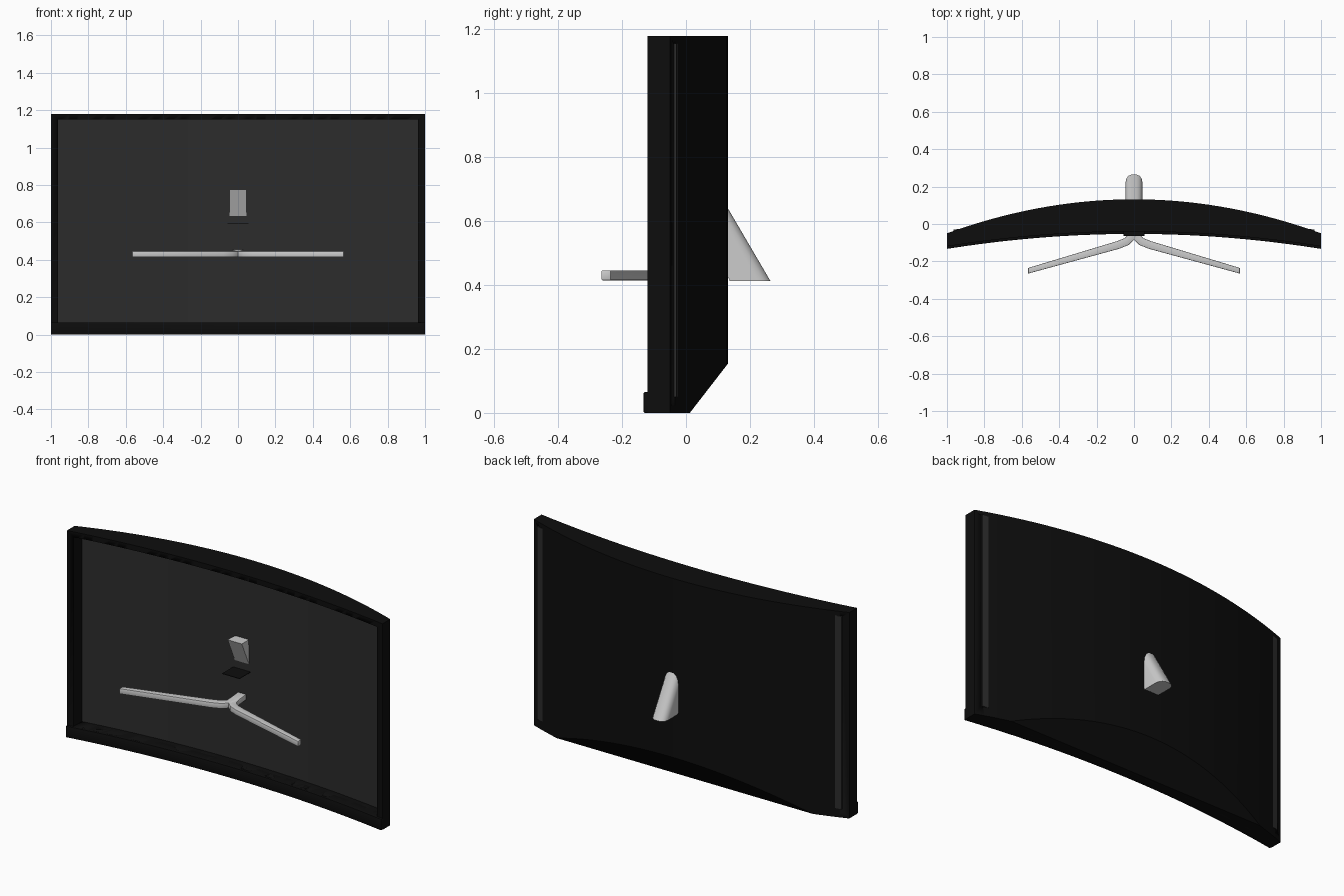
import bpy, bmesh
from mathutils import Vector

if "Cube" in bpy.data.objects:
    bpy.data.objects.remove(bpy.data.objects["Cube"])

H = 1.18
# Depth curves of the curved panel across x
front = lambda x: -0.04 - 0.08 * x * x
bezel = lambda x: front(x) - 0.013
screen_y = lambda x: 0.035 - 0.08 * x * x
back = lambda x: 0.132 - 0.182 * x * x


def material(name, value):
    m = bpy.data.materials.new(name)
    m.diffuse_color = (value, value, value, 1)
    m.use_nodes = True
    m.node_tree.nodes["Principled BSDF"].inputs["Base Color"].default_value = m.diffuse_color
    return m


BLACK = material("black_plastic", 0.004)
DARK = material("dark_screen", 0.025)


def finish(bm, name, mat=None, bevel=0):
    bmesh.ops.recalc_face_normals(bm, faces=bm.faces)
    mesh = bpy.data.meshes.new(name)
    bm.to_mesh(mesh)
    bm.free()
    ob = bpy.data.objects.new(name, mesh)
    bpy.context.collection.objects.link(ob)
    if mat:
        mesh.materials.append(mat)
    bpy.ops.object.select_all(action='DESELECT')
    ob.select_set(True)
    bpy.context.view_layer.objects.active = ob
    if bevel:
        b = ob.modifiers.new("bevel", 'BEVEL')
        b.width, b.segments, b.limit_method = bevel, 2, 'ANGLE'
        bpy.ops.object.modifier_apply(modifier="bevel")
    bpy.ops.object.shade_smooth_by_angle()
    return ob


def loft(rings):
    """Closed solid through rings of equal length."""
    bm = bmesh.new()
    vs = [[bm.verts.new(p) for p in r] for r in rings]
    n = len(vs[0])
    for a, b in zip(vs, vs[1:]):
        for i in range(n):
            j = (i + 1) % n
            bm.faces.new((a[i], a[j], b[j], b[i]))
    bm.faces.new(vs[0])
    bm.faces.new(vs[-1][::-1])
    return bm


def curved_slab(half, z0, z1, f, b, n=40):
    """Slab bounded in depth by curves f (front) and b (back)."""
    rings = []
    for i in range(n + 1):
        x = half * (2 * i / n - 1)
        rings.append([(x, f(x), z0), (x, b(x), z0), (x, b(x), z1), (x, f(x), z1)])
    return loft(rings)


# Panel housing with its lower back edge sliced off at an angle
bm = curved_slab(1, 0, H, front, back)
bmesh.ops.bisect_plane(bm, geom=bm.verts[:] + bm.edges[:] + bm.faces[:], dist=1e-5,
                       plane_co=(0, 0.012, 0), plane_no=(0, 0.155, -0.12), clear_outer=True)
bmesh.ops.holes_fill(bm, edges=[e for e in bm.edges if e.is_boundary], sides=0)
housing = finish(bm, "panel_housing", BLACK)

# Cavity in front of the screen
cutter = finish(curved_slab(0.962, 0.065, 1.15, lambda x: -0.4, lambda x: screen_y(x) + 0.003),
                "cavity_cutter")
cutter.hide_render = True
cut = housing.modifiers.new("cavity", 'BOOLEAN')
cut.operation, cut.solver, cut.object = 'DIFFERENCE', 'EXACT', cutter
bpy.context.view_layer.objects.active = housing
bpy.ops.object.modifier_apply(modifier="cavity")
bpy.data.objects.remove(cutter)

# Screen sheet, its ends just showing on the back
finish(curved_slab(0.965, 0.05, 1.155, screen_y, lambda x: screen_y(x) + 0.009), "screen", DARK)

# Thicker lower bezel
finish(curved_slab(1, 0, 0.065, bezel, lambda x: front(x) + 0.05), "lower_bezel", BLACK, 0.004)

# Slanted neck, rounded at the back, running through the panel
def neck_ring(z, y0, y1, w=0.045):
    r = 0.04
    side = [(w, y0), (w, y1 - r), (w * 0.9, y1 - r * 0.5), (w * 0.65, y1 - r * 0.15), (w * 0.3, y1)]
    return [(x, y, z) for x, y in side] + [(-x, y, z) for x, y in reversed(side)]


finish(loft([neck_ring(0.413, 0.137, 0.264), neck_ring(0.775, -0.03, 0.052)]), "neck")

# Thin plate under the neck on the screen side
finish(curved_slab(0.055, 0.590, 0.593, lambda x: -0.065, lambda x: 0.04, 2), "neck_plate", BLACK)


# Forked stand foot: two mirrored legs meeting at a short stem
def leg(side):
    path = [(0.0, 0.06, 0.012), (0.0, -0.03, 0.004), (0.012, -0.068, 0),
            (0.04, -0.094, 0), (0.085, -0.112, 0), (0.566, -0.25, 0)]
    pts = [Vector((x, y)) for x, y, _ in path]
    rings = []
    for i, p in enumerate(pts):
        d = (pts[min(i + 1, 5)] - pts[max(i - 1, 0)]).normalized()
        if i == 5:
            d = Vector((1, 0))
        n = Vector((-d.y, d.x)) * (0.026 if i < 2 else 0.015 if i == 5 else 0.021)
        lo, hi = 0.415 + path[i][2], 0.446 + path[i][2]
        a, b = p + n, p - n
        rings.append([(side * q.x, q.y, z) for q, z in ((a, lo), (b, lo), (b, hi), (a, hi))])
    return loft(rings)


for side, label in ((-1, "left"), (1, "right")):
    finish(leg(side), "stand_leg_" + label, None, 0.003)
